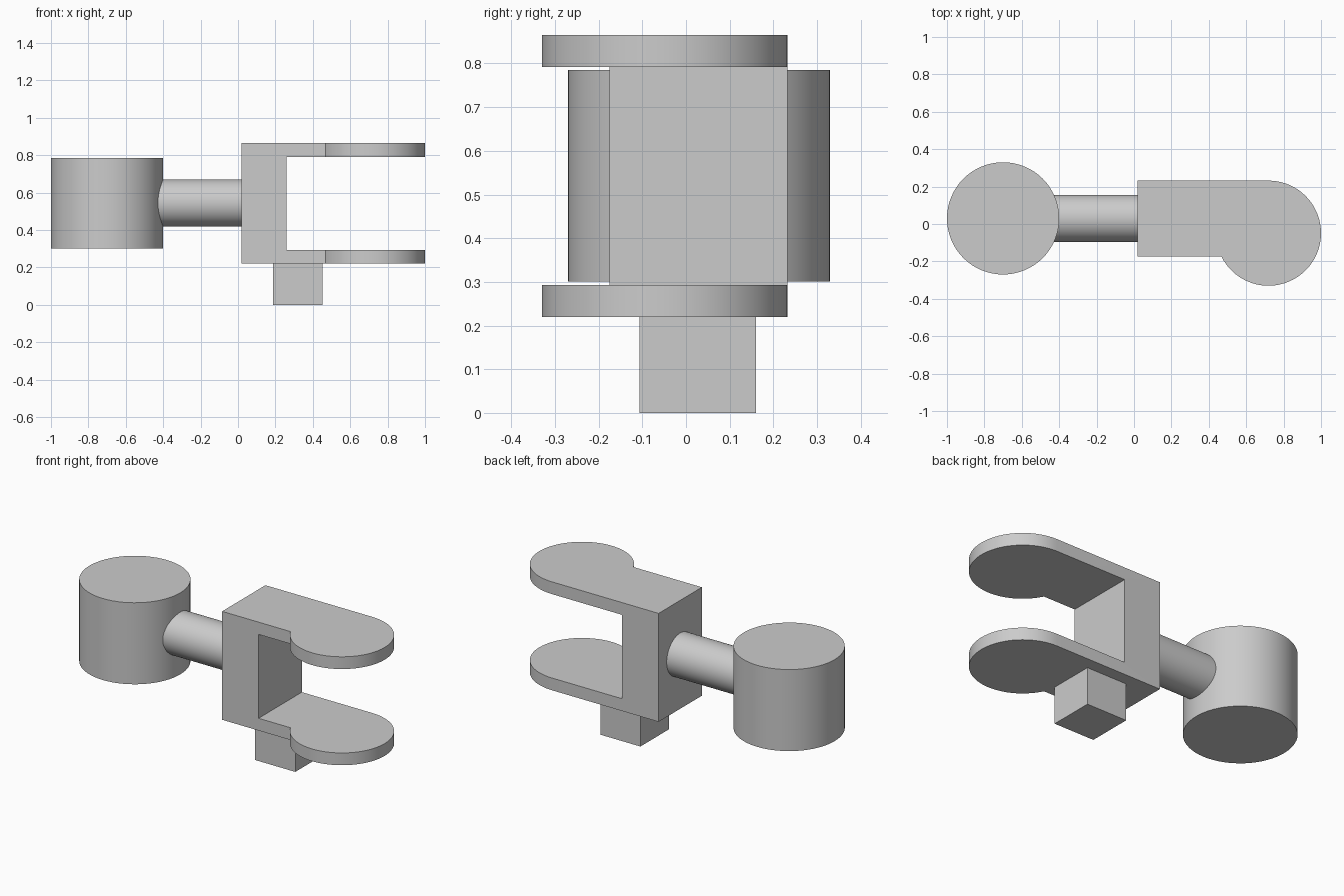
import bpy, bmesh, math
from mathutils import Matrix

cube = bpy.data.objects.get("Cube")
if cube:
    bpy.data.objects.remove(cube, do_unlink=True)

grey = bpy.data.materials.new("light_grey")
grey.use_nodes = True
colour = (0.6, 0.6, 0.6, 1)
grey.diffuse_color = colour
grey.node_tree.nodes["Principled BSDF"].inputs["Base Color"].default_value = colour


def finish(name, bm):
    bmesh.ops.recalc_face_normals(bm, faces=bm.faces)
    mesh = bpy.data.meshes.new(name)
    bm.to_mesh(mesh)
    bm.free()
    mesh.materials.append(grey)
    obj = bpy.data.objects.new(name, mesh)
    bpy.context.collection.objects.link(obj)
    return obj


def box(name, low, high):
    bm = bmesh.new()
    size = [b - a for a, b in zip(low, high)]
    centre = [(a + b) / 2 for a, b in zip(low, high)]
    bmesh.ops.create_cube(bm, size=1, matrix=Matrix.Translation(centre) @ Matrix.Diagonal((*size, 1)))
    return finish(name, bm)


def cylinder(name, centre, radius, length, rotation=Matrix()):
    bm = bmesh.new()
    bmesh.ops.create_cone(bm, cap_ends=True, segments=64, radius1=radius, radius2=radius,
                          depth=length, matrix=Matrix.Translation(centre) @ rotation)
    return finish(name, bm)


def smooth(obj):
    bpy.ops.object.select_all(action="DESELECT")
    obj.select_set(True)
    bpy.context.view_layer.objects.active = obj
    bpy.ops.object.shade_smooth_by_angle(angle=math.radians(30))


# Round hub and the rod joining it to the fork
hub = cylinder("hub", (-0.7, 0.03, 0.543), 0.3, 0.485)
rod = cylinder("rod", (-0.2, 0.03, 0.545), 0.126, 0.6, Matrix.Rotation(math.pi / 2, 4, "Y"))

# Fork: outline with an offset round end, extruded to full height
left, front, back = 0.018, -0.175, 0.232
bottom, top, plate = 0.22, 0.865, 0.073
cx, cy, r = 0.719, -0.049, 0.281
start = math.pi + math.asin((cy - front) / r)
end = math.pi * 2.5
steps = 48
outline = [(left, back), (left, front)]
for i in range(steps + 1):
    a = start + (end - start) * i / steps
    outline.append((cx + r * math.cos(a), cy + r * math.sin(a)))
bm = bmesh.new()
face = bm.faces.new([bm.verts.new((x, y, bottom)) for x, y in outline])
extruded = bmesh.ops.extrude_face_region(bm, geom=[face])["geom"]
bmesh.ops.translate(bm, vec=(0, 0, top - bottom),
                    verts=[v for v in extruded if isinstance(v, bmesh.types.BMVert)])
fork = finish("fork", bm)

# Slot between the two fork plates
slot = box("slot_cutter", (0.258, -0.6, bottom + plate), (1.3, 0.6, top - plate))
slot.hide_render = True
slot.hide_set(True)
cut = fork.modifiers.new("slot", "BOOLEAN")
cut.operation = "DIFFERENCE"
cut.solver = "EXACT"
cut.object = slot
bpy.context.view_layer.objects.active = fork
fork.select_set(True)
bpy.ops.object.modifier_apply(modifier=cut.name)
bpy.data.objects.remove(slot, do_unlink=True)

# Square peg under the fork
box("peg", (0.188, -0.107, 0), (0.452, 0.16, 0.24))

for part in (hub, rod, fork):
    smooth(part)
